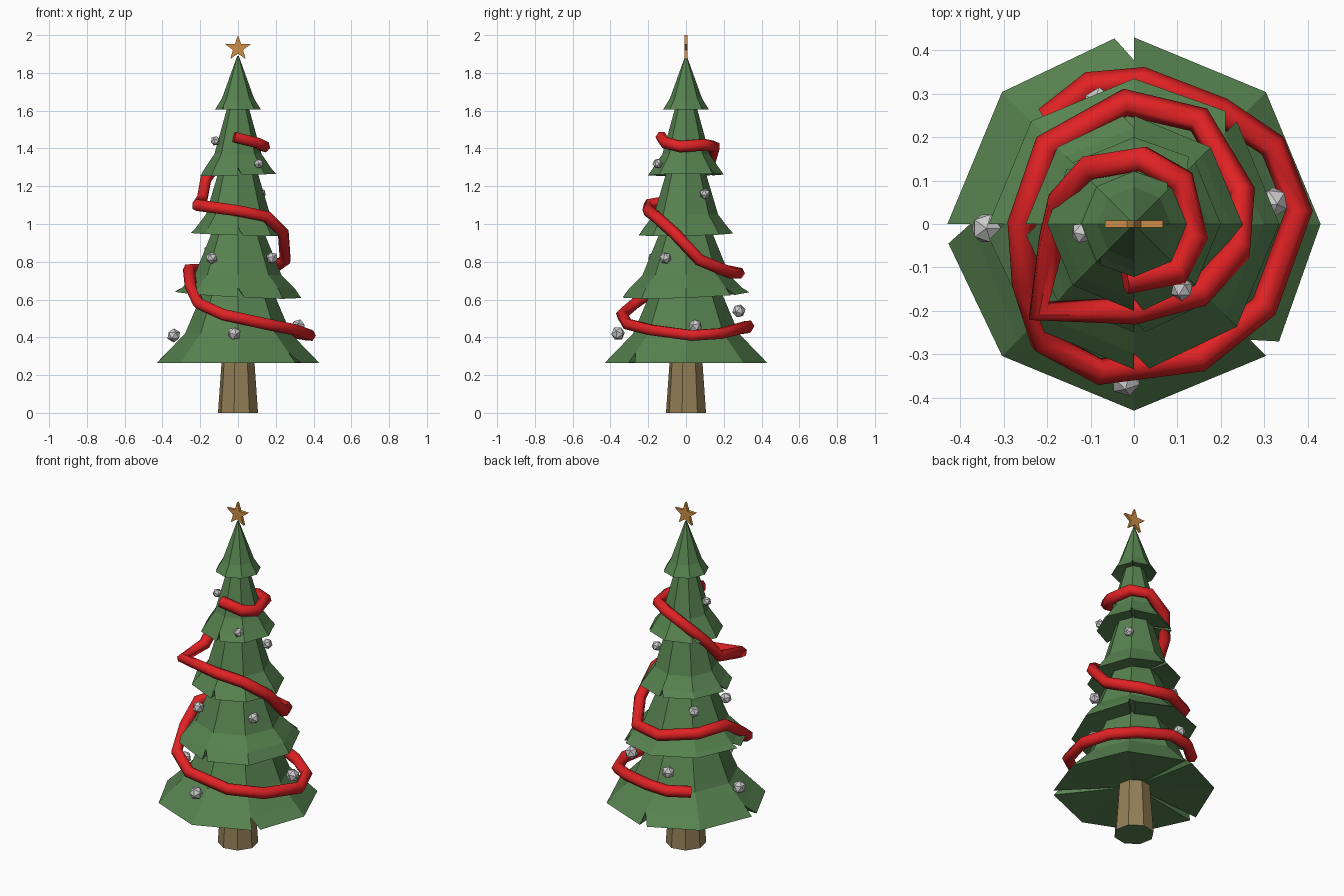
import bpy, bmesh, math
from mathutils import Matrix, Vector

cube = bpy.data.objects.get("Cube")
if cube:
    bpy.data.objects.remove(cube)


def make_material(name, rgb):
    mat = bpy.data.materials.new(name)
    mat.use_nodes = True
    color = (*rgb, 1)
    mat.diffuse_color = color
    mat.node_tree.nodes["Principled BSDF"].inputs["Base Color"].default_value = color
    return mat


GREEN = make_material("needle green", (0.095, 0.225, 0.08))
BROWN = make_material("bark brown", (0.29, 0.21, 0.095))
RED = make_material("garland red", (0.75, 0.016, 0.018))
SILVER = make_material("bauble silver", (0.6, 0.6, 0.6))
GOLD = make_material("star gold", (0.62, 0.27, 0.06))


def finish(name, bm, *mats):
    bmesh.ops.recalc_face_normals(bm, faces=bm.faces)
    mesh = bpy.data.meshes.new(name)
    bm.to_mesh(mesh)
    bm.free()
    for mat in mats:
        mesh.materials.append(mat)
    obj = bpy.data.objects.new(name, mesh)
    bpy.context.collection.objects.link(obj)
    return obj


def polar(radius, degrees, z):
    a = math.radians(degrees)
    return Vector((radius * math.cos(a), radius * math.sin(a), z))


# Branch tiers: eight-sided flared skirts with split corners at the hem
def branch_tier(name, profile, slits, tilt):
    bm = bmesh.new()
    rings = []
    (r1, z1), (r2, z2) = profile[-2:]
    notch = (r1 + (r2 - r1) * 0.65, z1 + (z2 - z1) * 0.65)
    for r, z in profile[:-1] + [notch]:
        rings.append([bm.verts.new(polar(r, 45 * k, z)) for k in range(8)])
    for upper, lower in zip(rings, rings[1:]):
        for k in range(8):
            n = (k + 1) % 8
            bm.faces.new((upper[k], lower[k], lower[n], upper[n]))
    bm.faces.new(rings[0])

    def hem(degrees):
        p = polar(r2, degrees, z2)
        p.z += tilt[0] * p.x + tilt[1] * p.y
        return bm.verts.new(p)

    # Each corner has an end vertex and a start vertex, apart where split
    ends = [hem(45 * k) for k in range(8)]
    starts = [hem(45 * k + 6) if k in slits else ends[k] for k in range(8)]
    center = bm.verts.new((0, 0, z2 + 0.03))
    tips = rings[-1]
    for k in range(8):
        n = (k + 1) % 8
        bm.faces.new((tips[k], starts[k], ends[n], tips[n]))
        bm.faces.new((starts[k], center, ends[n]))
        if k in slits:
            bm.faces.new((ends[k], center, tips[k]))
            bm.faces.new((tips[k], center, starts[k]))
    finish(name, bm, GREEN)


branch_tier("branch_tier_bottom", [(0.17, 0.68), (0.28, 0.42), (0.43, 0.265)], {2, 4, 7}, (0, 0))
branch_tier("branch_tier_low", [(0.12, 1.0), (0.23, 0.73), (0.335, 0.625)], {1, 4, 6}, (-0.05, 0.04))
branch_tier("branch_tier_middle", [(0.09, 1.32), (0.17, 1.05), (0.25, 0.945)], {2, 4, 6}, (-0.03, 0.02))
branch_tier("branch_tier_high", [(0.045, 1.66), (0.125, 1.37), (0.2, 1.26)], {1, 3, 6}, (0.03, 0.01))
branch_tier("branch_tier_top", [(0.004, 1.89), (0.085, 1.665), (0.122, 1.605)], {1, 5}, (0, 0))

# Trunk: tapered octagon with a green underside
bm = bmesh.new()
bmesh.ops.create_cone(bm, cap_ends=True, segments=8, radius1=0.108, radius2=0.085, depth=0.32,
                      matrix=Matrix.Translation((0, 0, 0.16)) @ Matrix.Rotation(math.radians(34), 4, "Z"))
for face in bm.faces:
    face.material_index = int(face.calc_center_median().z < 0.01)
finish("trunk", bm, BROWN, GREEN)

# Star: extruded five-pointed outline
bm = bmesh.new()
outline = []
for i in range(10):
    p = polar(0.028 if i % 2 else 0.07, 90 + 36 * i, 0)
    outline.append(bm.verts.new((p.x, -0.008, 1.93 + p.y)))
front = bm.faces.new(outline)
extruded = bmesh.ops.extrude_face_region(bm, geom=[front])["geom"]
bmesh.ops.translate(bm, vec=(0, 0.016, 0),
                    verts=[v for v in extruded if isinstance(v, bmesh.types.BMVert)])
finish("star", bm, GOLD)

# Baubles: faceted balls resting on the branches
baubles = [(-0.34, -0.01, 0.41), (-0.02, -0.36, 0.42), (0.32, 0.05, 0.46), (-0.08, 0.28, 0.54),
           (0.18, -0.11, 0.82), (-0.14, -0.17, 0.82), (-0.15, 0.14, 0.86),
           (0.12, 0.1, 1.16), (0.11, -0.15, 1.32), (-0.12, -0.02, 1.44)]
for i, place in enumerate(baubles):
    bm = bmesh.new()
    bmesh.ops.create_icosphere(bm, subdivisions=1, radius=0.042 - 0.011 * place[2],
                               matrix=Matrix.Translation(place) @ Matrix.Rotation(0.6 * i, 4, "X"))
    finish(f"bauble_{i + 1}", bm, SILVER)

# Garland: one ribbon tube winding up the tree
path = [(-0.2, 0.24, 0.44), (-0.1, 0.32, 0.45), (0.02, 0.33, 0.46), (0.2, 0.26, 0.44),
        (0.32, 0.18, 0.42), (0.38, 0.03, 0.41), (0.3, -0.19, 0.44), (0.15, -0.31, 0.47),
        (-0.08, -0.34, 0.52), (-0.21, -0.27, 0.58), (-0.25, -0.14, 0.67), (-0.26, 0.0, 0.76),
        (-0.2, 0.18, 0.76), (-0.02, 0.28, 0.74), (0.15, 0.24, 0.74), (0.25, 0.07, 0.81),
        (0.24, -0.06, 0.95), (0.15, -0.16, 1.04), (0, -0.2, 1.07), (-0.22, -0.2, 1.1),
        (-0.19, -0.04, 1.13), (-0.17, 0.05, 1.24), (-0.1, 0.13, 1.34), (0.02, 0.15, 1.41),
        (0.11, 0.1, 1.42), (0.14, -0.03, 1.41), (0.1, -0.11, 1.43), (-0.02, -0.13, 1.46)]
curve = bpy.data.curves.new("garland", "CURVE")
curve.dimensions = "3D"
curve.bevel_depth = 0.032
curve.bevel_resolution = 1
curve.use_fill_caps = True
spline = curve.splines.new("POLY")
spline.points.add(len(path) - 1)
for point, place in zip(spline.points, path):
    point.co = (*place, 1)
curve.materials.append(RED)
garland = bpy.data.objects.new("garland", curve)
bpy.context.collection.objects.link(garland)
bpy.ops.object.select_all(action="DESELECT")
garland.select_set(True)
bpy.context.view_layer.objects.active = garland
bpy.ops.object.convert(target="MESH")
bpy.ops.object.shade_smooth_by_angle(angle=math.radians(65))
